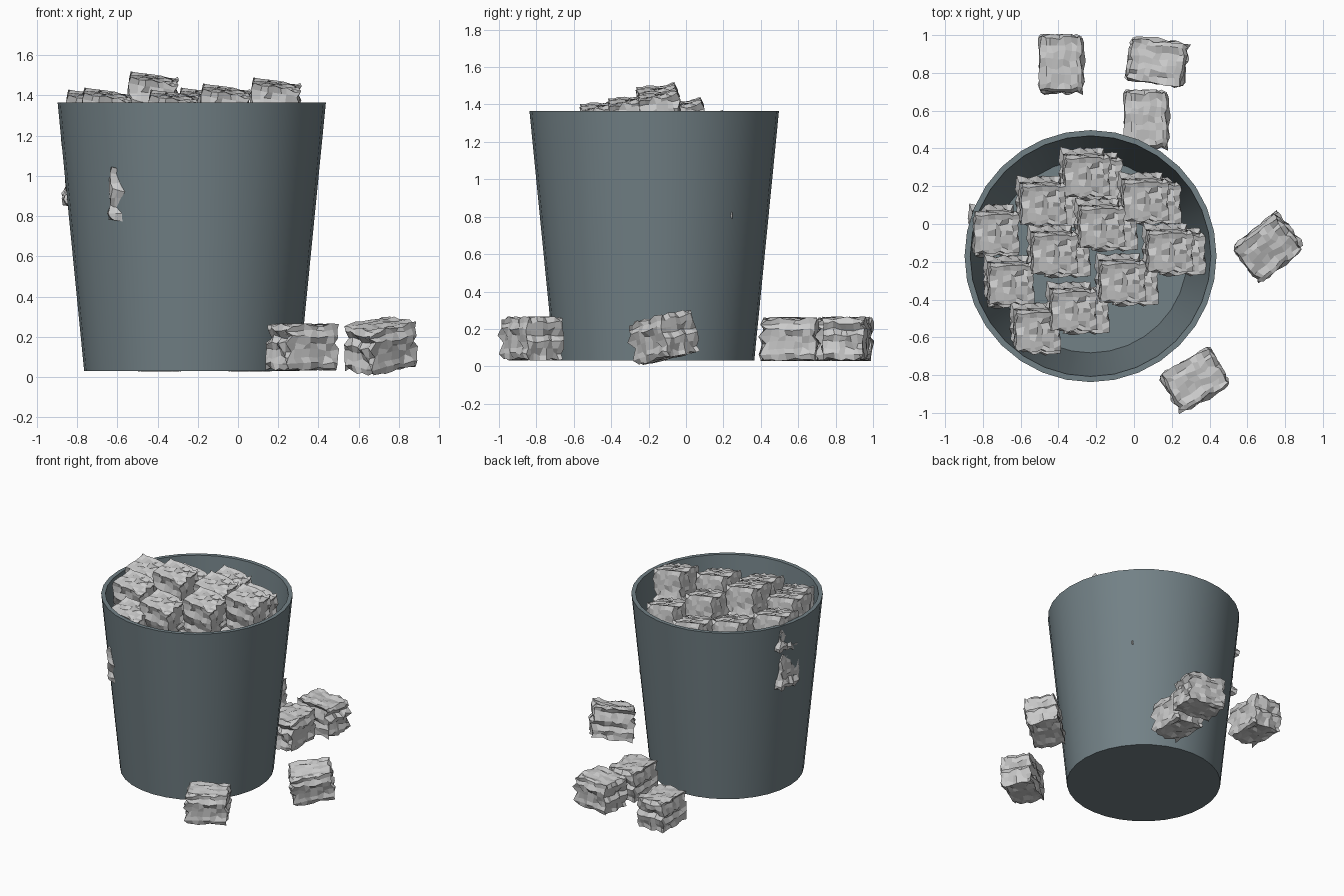
import bpy, bmesh, math, random
from mathutils import Vector

if "Cube" in bpy.data.objects:
    bpy.data.objects.remove(bpy.data.objects["Cube"])

random.seed(7)


def material(name, rgb):
    m = bpy.data.materials.new(name)
    m.diffuse_color = (*rgb, 1)
    m.use_nodes = True
    m.node_tree.nodes["Principled BSDF"].inputs["Base Color"].default_value = m.diffuse_color
    return m


blue_grey = material("blue_grey", (0.17, 0.22, 0.24))

# Tapered bin: lathed open shell with a thin wall and a closed floor
CX, CY, SIDES = -0.23, -0.17, 32
profile = [(0.535, 0.03), (0.667, 1.365), (0.637, 1.365), (0.512, 0.06)]
bm = bmesh.new()
rings = []
for r, z in profile:
    rings.append([bm.verts.new((r * math.cos(2 * math.pi * i / SIDES),
                                r * math.sin(2 * math.pi * i / SIDES), z))
                  for i in range(SIDES)])
for a, b in zip(rings, rings[1:]):
    for i in range(SIDES):
        j = (i + 1) % SIDES
        bm.faces.new((a[i], a[j], b[j], b[i]))
bm.faces.new(rings[0][::-1])
bm.faces.new(rings[-1])
me = bpy.data.meshes.new("waste_bin")
bm.to_mesh(me)
bm.free()
me.materials.append(blue_grey)
waste_bin = bpy.data.objects.new("waste_bin", me)
waste_bin.location = (CX, CY, 0)
bpy.context.collection.objects.link(waste_bin)
bpy.context.view_layer.objects.active = waste_bin
waste_bin.select_set(True)
bpy.ops.object.shade_smooth_by_angle(angle=math.radians(30))


# Crumpled paper wad: gridded box with uneven ledges and flat facets
def crumpled_mesh(size, cuts=6):
    bm = bmesh.new()
    bmesh.ops.create_cube(bm, size=1)
    bmesh.ops.subdivide_edges(bm, edges=bm.edges[:], cuts=cuts, use_grid_fill=True)
    n = cuts + 1
    ledge = [[random.uniform(-0.06, 0.05) for _ in range(n + 1)] for _ in range(4)]
    for v in bm.verts:
        p = v.co.copy()
        level = round((p.z + 0.5) * n)
        d = Vector([random.uniform(-0.3, 0.3) / n for _ in range(3)])
        for axis in range(3):
            if abs(p[axis]) > 0.499:
                s = math.copysign(1, p[axis])
                step = ledge[axis * 2 + (s > 0)][level] if axis < 2 else -0.02
                d[axis] = s * (step + random.choice((-0.05, -0.02, 0, 0.02)))
        v.co = Vector([(p[i] + d[i]) * size[i] for i in range(3)])
    bmesh.ops.recalc_face_normals(bm, faces=bm.faces[:])
    me = bpy.data.meshes.new("paper_wad")
    bm.to_mesh(me)
    bm.free()
    return me


wad = crumpled_mesh((0.235, 0.295, 0.235))
pile_wad = crumpled_mesh((0.235, 0.225, 0.27))


def place(name, mesh, loc, rot):
    ob = bpy.data.objects.new(name, mesh)
    ob.location = loc
    ob.rotation_euler = [math.radians(a) for a in rot]
    bpy.context.collection.objects.link(ob)


# Pile inside the bin: x, y and top height of each wad, in two layers
pile = [(-0.26, 0.27, 1.35), (-0.49, 0.12, 1.36), (0.05, 0.14, 1.35),
        (-0.74, -0.03, 1.42), (-0.18, 0.0, 1.43), (-0.43, -0.14, 1.51),
        (0.18, -0.13, 1.48), (-0.66, -0.30, 1.43), (-0.07, -0.29, 1.45),
        (-0.33, -0.44, 1.42), (-0.52, -0.55, 1.35)]
for x, y, top in pile:
    place("pile_wad", pile_wad, (x, y, top - 0.15), (9, 8, 0))
    lx = x if x < -0.5 else x + 0.07
    place("lower_pile_wad", pile_wad, (lx, y - 0.02, top - 0.44), (6, 6, 0))

# Loose wads lying around the bin
loose = [(-0.385, 0.85, 0.145, 0, 0, 0), (0.12, 0.86, 0.148, 0, 0, 82),
         (0.065, 0.555, 0.145, 0, 0, 0), (0.715, -0.12, 0.155, 10, 8, -50),
         (0.325, -0.825, 0.15, 0, 0, -60)]
for x, y, z, *rot in loose:
    place("loose_wad", wad, (x, y, z), rot)
